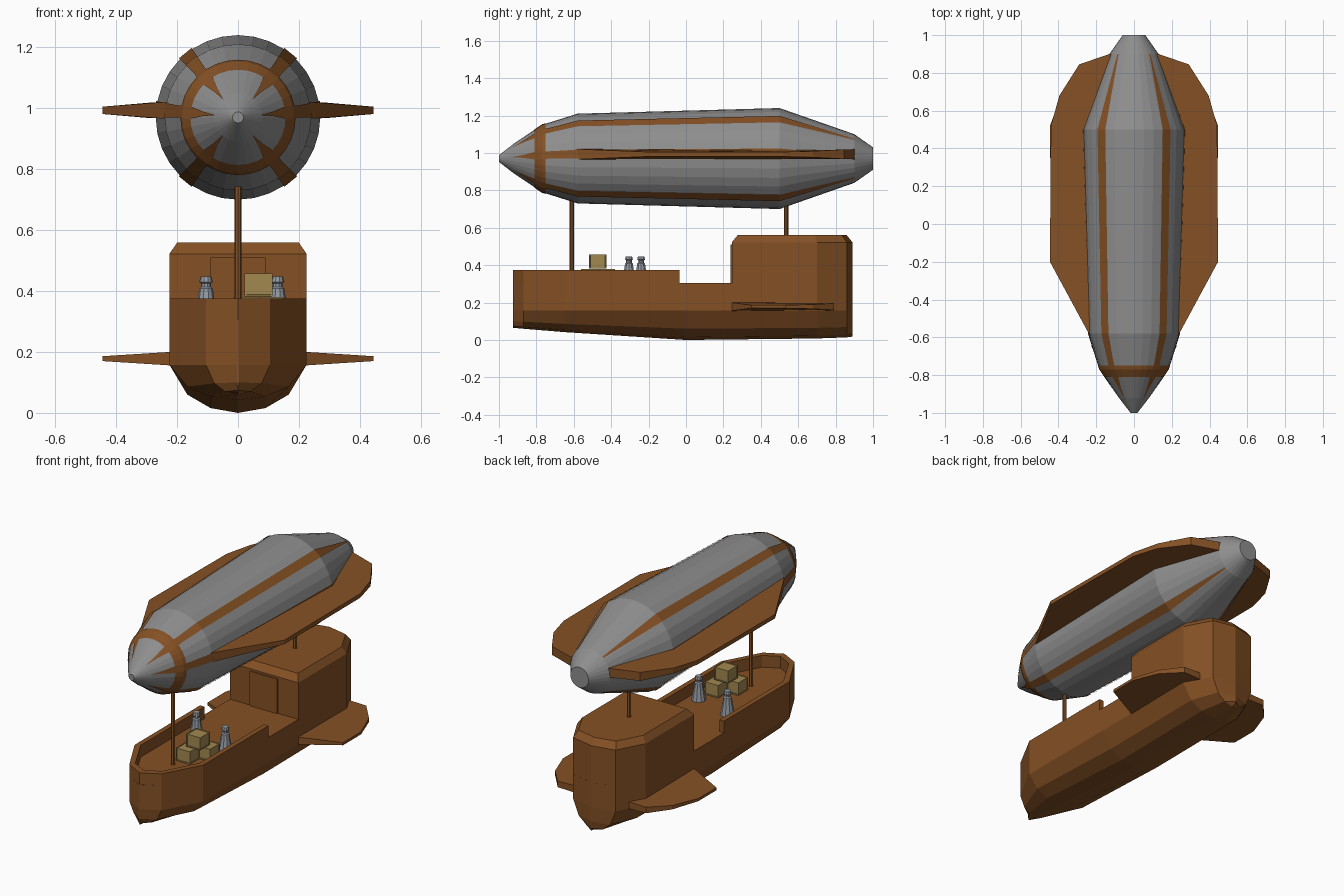
import bpy, bmesh, math
from mathutils import Vector

if "Cube" in bpy.data.objects:
    bpy.data.objects.remove(bpy.data.objects["Cube"])


def material(name, rgb):
    m = bpy.data.materials.new(name)
    m.diffuse_color = (*rgb, 1)
    m.use_nodes = True
    m.node_tree.nodes["Principled BSDF"].inputs["Base Color"].default_value = m.diffuse_color
    return m


BROWN = material("brown wood", (0.235, 0.082, 0.018))
GREY = material("balloon grey", (0.27, 0.27, 0.27))
STEEL = material("blue steel", (0.30, 0.33, 0.37))
TAN = material("crate tan", (0.36, 0.25, 0.08))


def make(name, verts, faces, mat):
    bm = bmesh.new()
    vs = [bm.verts.new(v) for v in verts]
    for f in faces:
        bm.faces.new([vs[i] for i in f])
    bmesh.ops.recalc_face_normals(bm, faces=bm.faces)
    me = bpy.data.meshes.new(name)
    bm.to_mesh(me)
    bm.free()
    me.materials.append(mat)
    ob = bpy.data.objects.new(name, me)
    bpy.context.collection.objects.link(ob)
    return ob


def loft(name, rings, mat, caps=True, closed=True):
    """Skin a list of equal-length rings."""
    n = len(rings[0])
    verts = [v for r in rings for v in r]
    faces = [(k * n + i, k * n + (i + 1) % n, (k + 1) * n + (i + 1) % n, (k + 1) * n + i)
             for k in range(len(rings) - 1) for i in range(n if closed else n - 1)]
    if caps:
        faces += [tuple(range(n)), tuple(range((len(rings) - 1) * n, len(rings) * n))]
    return make(name, verts, faces, mat)


def box(name, lo, hi, mat):
    return loft(name, [[(x, y, z) for x, y in ((lo[0], lo[1]), (hi[0], lo[1]), (hi[0], hi[1]), (lo[0], hi[1]))]
                       for z in (lo[2], hi[2])], mat)


def turned(name, x, y, profile, mat, n=10):
    """Upright round part from (radius, z) pairs."""
    return loft(name, [[(x + r * math.cos(2 * math.pi * i / n), y + r * math.sin(2 * math.pi * i / n), z)
                        for i in range(n)] for r, z in profile], mat)


# Balloon: 32-sided body turned around the y axis
CZ, SIDES = 0.97, 32
STEP = 2 * math.pi / SIDES
PROFILE = [(-1, 0.018), (-0.92, 0.08), (-0.77, 0.18), (-0.58, 0.24), (0.5, 0.27), (0.9, 0.13), (1, 0.06)]


def interp(table, y):
    for (a, ra), (b, rb) in zip(table, table[1:]):
        if y <= b:
            return ra + (rb - ra) * (y - a) / (b - a)
    return table[-1][1]


def on_balloon(y, ang, lift=0.0):
    r = interp(PROFILE, y) + lift
    return (r * math.cos(ang), y, CZ + r * math.sin(ang))


loft("balloon", [[on_balloon(y, i * STEP) for i in range(SIDES)] for y, _ in PROFILE], GREY)

# Painted band round the nose
loft("nose_band", [[on_balloon(y, i * STEP, 0.003) for i in range(SIDES)]
                   for y in (-0.81, -0.77, -0.75)], BROWN, caps=False)

# Six long painted stripes, pointed at both ends
WIDTH = [(-0.93, 0.05), (-0.81, 1.3), (-0.72, 1.0), (0.5, 1.0), (0.9, 0.3)]
ys = [-0.93, -0.87, -0.81, -0.77, -0.72, -0.58, 0.5, 0.9]
for k, start in enumerate((0, 4, -5)):
    for side in (1, -1):
        rings = []
        for y in ys:
            half = interp(WIDTH, y) * STEP / 2
            mid = (start + 0.5) * STEP
            pair = [on_balloon(y, mid + s * half, 0.004) for s in (-1, 1)]
            rings.append([(side * x, yy, z) for x, yy, z in pair])
        loft(f"stripe_{k}_{'right' if side > 0 else 'left'}", rings, BROWN, caps=False, closed=False)


# Fins: flat plan outlines that get thinner toward the tip
def fins(name, plan, z, root_x, root_t, tip_t):
    def t(x):
        f = min(1, max(0, (x - root_x) / (0.445 - root_x)))
        return root_t + (tip_t - root_t) * f
    for side in (1, -1):
        loft(f"{name}_{'right' if side > 0 else 'left'}",
             [[(side * x, y, z + s * t(x)) for x, y in plan] for s in (-1, 1)], BROWN)


fins("balloon_fin", [(0.2, -0.64), (0.245, -0.57), (0.445, -0.2), (0.44, 0.52), (0.395, 0.68),
                     (0.29, 0.845), (0.13, 0.9), (0.08, 0.9)], 0.993, 0.27, 0.027, 0.012)
fins("hull_fin", [(0.15, 0.21), (0.225, 0.245), (0.445, 0.35), (0.445, 0.52), (0.385, 0.68),
                  (0.29, 0.79), (0.13, 0.79)], 0.178, 0.225, 0.022, 0.008)

# Hull: stations along y as (y, half width, keel height)
DECK = 0.305
STATIONS = [(-0.925, 0.004, 0.065), (-0.87, 0.105, 0.06), (-0.65, 0.225, 0.042), (0, 0.225, 0.0),
            (0.7, 0.225, 0.008), (0.86, 0.14, 0.014), (0.89, 0.004, 0.018)]
rings = []
for y, w, keel in STATIONS:
    half = [(w, DECK), (w, 0.158)]
    half += [(w * f, keel + (0.158 - keel) * g) for f, g in ((0.74, 0.38), (0.4, 0.1))]
    rings.append([(x, y, z) for x, z in half] + [(0, y, keel)] + [(-x, y, z) for x, z in reversed(half)])
loft("hull", rings, BROWN)

# Bulwark wall round the bow
outer = [(0.225, -0.035), (0.225, -0.65), (0.105, -0.87), (0, -0.925)]
inner = [(0.195, -0.035), (0.195, -0.635), (0.088, -0.838), (0, -0.885)]
outer += [(-x, y) for x, y in reversed(outer[:3])]
inner += [(-x, y) for x, y in reversed(inner[:3])]
loft("bulwark", [[(*o, DECK - 0.01), (*o, 0.375), (*i, 0.375), (*i, DECK - 0.01)]
                 for o, i in zip(outer, inner)], BROWN)

# Cabin with a chamfered roof
plan = [(0.225, 0.245), (0.225, 0.7), (0.14, 0.86), (0, 0.89)]
plan += [(-x, y) for x, y in reversed(plan[:3])]
top = [(x * 0.885, 0.57 + (y - 0.57) * 0.905) for x, y in plan]
loft("cabin", [[(*p, DECK - 0.005) for p in plan], [(*p, 0.522) for p in plan], [(*p, 0.56) for p in top]], BROWN)
box("cabin_door", (-0.09, 0.238, DECK), (0.09, 0.25, 0.51), BROWN)

# Masts holding the balloon
turned("front_mast", 0, -0.61, [(0.012, DECK - 0.01), (0.012, 0.76)], BROWN, 8)
turned("rear_mast", 0, 0.535, [(0.012, 0.55), (0.012, 0.73)], BROWN, 8)

# Steel deck fittings with a wide foot, narrow neck and cap
for name, x, y in (("right", 0.13, -0.305), ("left", -0.105, -0.24)):
    turned(f"deck_fitting_{name}", x, y, [(0.04, DECK), (0.027, 0.375), (0.022, 0.408), (0.016, 0.414),
                                          (0.016, 0.425), (0.022, 0.43), (0.018, 0.447)], STEEL)

# Stacked crates with recessed panels
for name, x, y, z in (("front", 0.03, -0.515, DECK), ("rear", 0.1, -0.425, DECK), ("top", 0.068, -0.472, 0.382)):
    ob = box(f"crate_{name}", (x - 0.046, y - 0.046, z), (x + 0.046, y + 0.046, z + 0.075), TAN)
    bm = bmesh.new()
    bm.from_mesh(ob.data)
    bmesh.ops.inset_individual(bm, faces=bm.faces[:], thickness=0.008, depth=0)
    panels = [f for f in bm.faces if f.calc_area() > 0.003]
    bmesh.ops.inset_individual(bm, faces=panels, thickness=0.001, depth=-0.003)
    bm.to_mesh(ob.data)
    bm.free()
